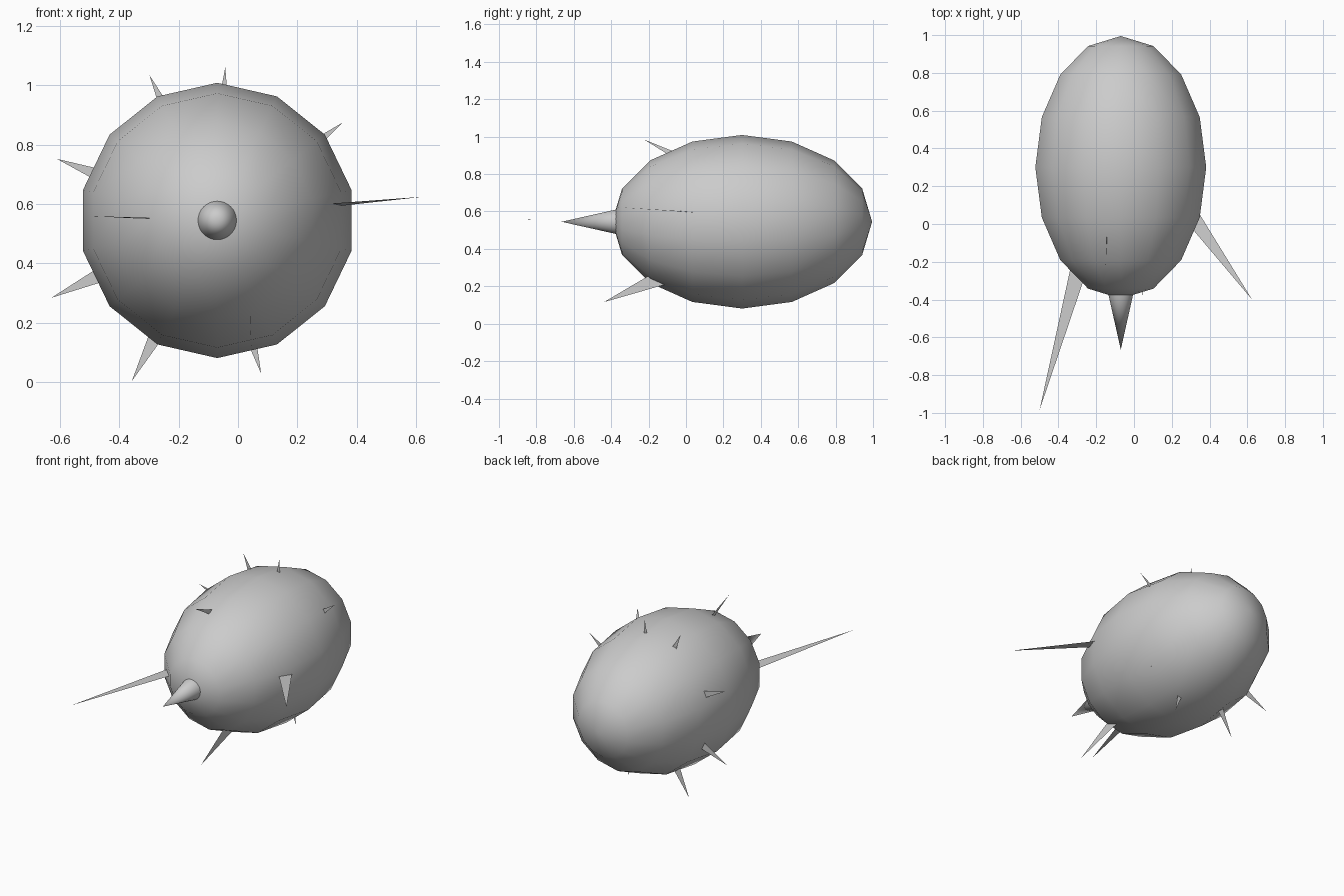
import bpy, bmesh, math
from mathutils import Matrix, Vector

cube = bpy.data.objects.get("Cube")
if cube:
    bpy.data.objects.remove(cube)

GREY = (0.6, 0.6, 0.6, 1.0)
mat = bpy.data.materials.new("plain_grey")
mat.use_nodes = True
mat.diffuse_color = GREY
mat.node_tree.nodes["Principled BSDF"].inputs["Base Color"].default_value = GREY

CENTRE = Vector((-0.07, 0.30, 0.545))


def finish(name, bm, smooth=False):
    mesh = bpy.data.meshes.new(name)
    bm.to_mesh(mesh)
    bm.free()
    mesh.materials.append(mat)
    for p in mesh.polygons:
        p.use_smooth = smooth
    obj = bpy.data.objects.new(name, mesh)
    bpy.context.collection.objects.link(obj)
    return obj


def spike(name, tip, root_a, root_b):
    """Flat triangular blade."""
    bm = bmesh.new()
    bm.faces.new([bm.verts.new(p) for p in (tip, root_a, root_b)])
    finish(name, bm)


# Egg-shaped body, poles along y
bm = bmesh.new()
bmesh.ops.create_uvsphere(bm, u_segments=14, v_segments=8, radius=1)
bm.transform(Matrix.Translation(CENTRE) @ Matrix.Diagonal((0.464, 0.695, 0.464, 1))
             @ Matrix.Rotation(math.pi / 2, 4, "X"))
finish("body", bm, smooth=True)

# Cone nose
bm = bmesh.new()
bmesh.ops.create_cone(bm, cap_ends=True, segments=32, radius1=0.065, radius2=0, depth=0.29)
bm.transform(Matrix.Translation((CENTRE.x, -0.52, CENTRE.z))
             @ Matrix.Rotation(math.pi / 2, 4, "X"))
nose = finish("nose", bm, smooth=True)
bpy.context.view_layer.objects.active = nose
nose.select_set(True)
bpy.ops.object.shade_smooth_by_angle(angle=math.radians(40))
nose.select_set(False)

# Ring of blades round the body: angle in degrees, tip radius
RING = [(38, 0.535), (87, 0.517), (115, 0.541), (159, 0.58),
        (205, 0.617), (242, 0.613), (286, 0.537), (320, 0.45)]
for i, (deg, reach) in enumerate(RING):
    a = math.radians(deg)
    out = Vector((math.cos(a), 0, math.sin(a)))
    side = Vector((-out.z, 0, out.x))
    hub = CENTRE + Vector((0, 0.18, 0))
    root = hub + out * 0.39
    half = side * 0.135 * (reach - 0.39)
    spike(f"ring_spike_{i + 1}", hub + out * reach, root + half, root - half)

# Upright blades above and below the nose
spike("upper_spike", (-0.15, -0.225, 0.985), (-0.143, 0.0, 0.894), (-0.143, -0.078, 0.894))
spike("lower_spike", (0.045, -0.44, 0.115), (0.04, -0.193, 0.26), (0.04, -0.057, 0.225))

# Long level blades on either side
spike("left_spike", (0.625, -0.40, 0.625), (0.308, 0.116, 0.59), (0.26, 0.032, 0.598))
spike("right_spike", (-0.50, -0.985, 0.56), (-0.308, -0.104, 0.55), (-0.242, -0.224, 0.552))
